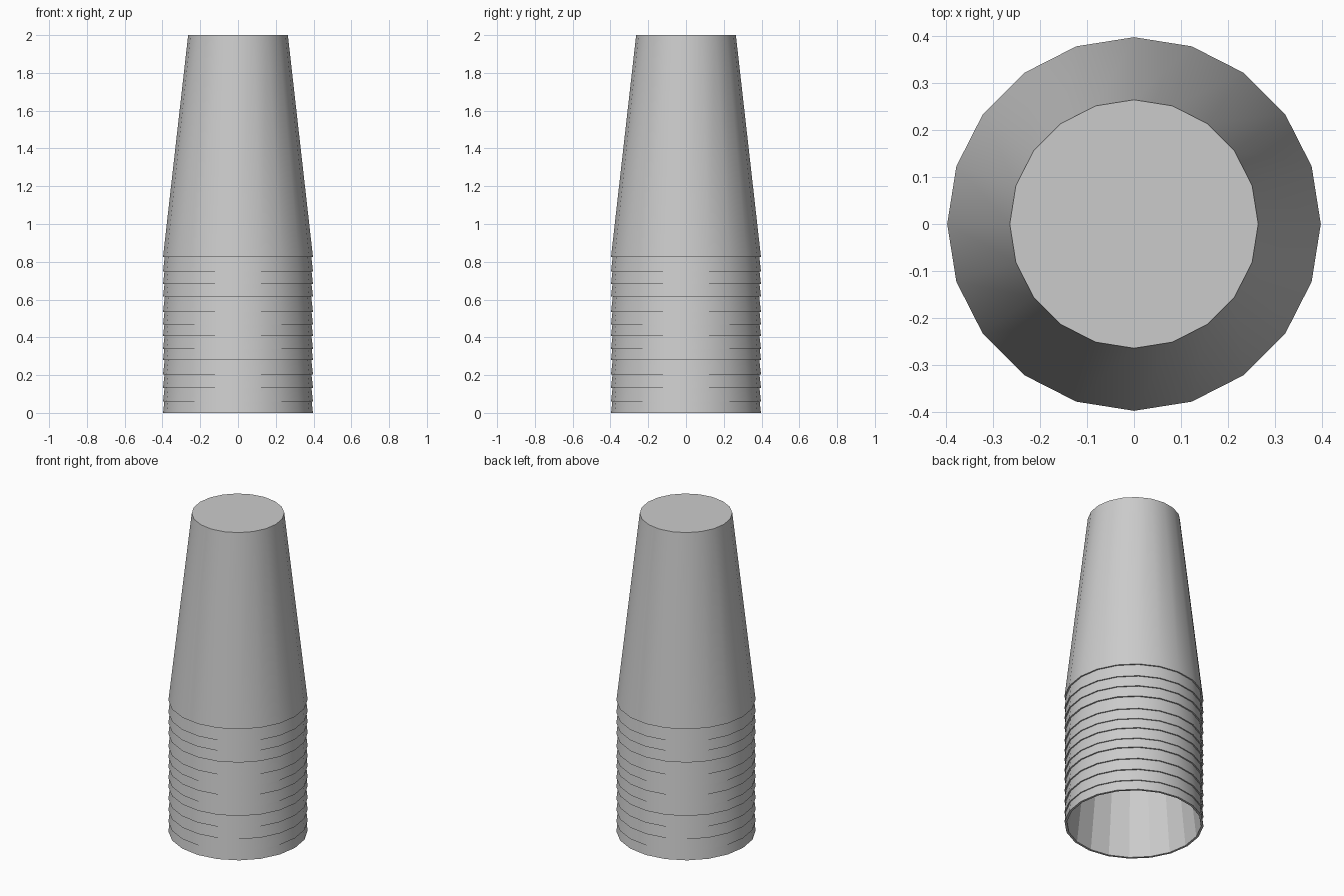
import bpy, bmesh, math

if "Cube" in bpy.data.objects:
    bpy.data.objects.remove(bpy.data.objects["Cube"])

SIDES = 20
RIM_R, TOP_R, HEIGHT, WALL = 0.397, 0.264, 1.175, 0.014
# rim heights of the stacked cups, slightly uneven
RIMS = [0, 0.061, 0.133, 0.204, 0.279, 0.337, 0.406,
        0.467, 0.533, 0.615, 0.682, 0.748, 0.825]


def ring(bm, r, z):
    return [bm.verts.new((r * math.cos(2 * math.pi * i / SIDES),
                          r * math.sin(2 * math.pi * i / SIDES), z))
            for i in range(SIDES)]


def bridge(bm, a, b, smooth=False):
    for i in range(SIDES):
        j = (i + 1) % SIDES
        bm.faces.new((a[i], a[j], b[j], b[i])).smooth = smooth


def make_cup(name):
    bm = bmesh.new()
    outer_rim = ring(bm, RIM_R, 0)
    outer_top = ring(bm, TOP_R, HEIGHT)
    inner_rim = ring(bm, RIM_R - WALL, 0)
    inner_top = ring(bm, TOP_R - WALL, HEIGHT - WALL)
    bridge(bm, outer_rim, outer_top, True)   # outside wall
    bridge(bm, inner_top, inner_rim)         # faceted inside wall
    bridge(bm, inner_rim, outer_rim)         # lip
    bm.faces.new(outer_top)                  # closed base of the cup
    bm.faces.new(inner_top[::-1])
    bmesh.ops.recalc_face_normals(bm, faces=bm.faces[:])
    mesh = bpy.data.meshes.new(name)
    bm.to_mesh(mesh)
    bm.free()
    return mesh


# upside-down cups nested over one another
cup_mesh = make_cup("cup")
for n, z in enumerate(RIMS, 1):
    cup = bpy.data.objects.new(f"cup_{n}", cup_mesh)
    cup.location.z = z
    bpy.context.collection.objects.link(cup)
